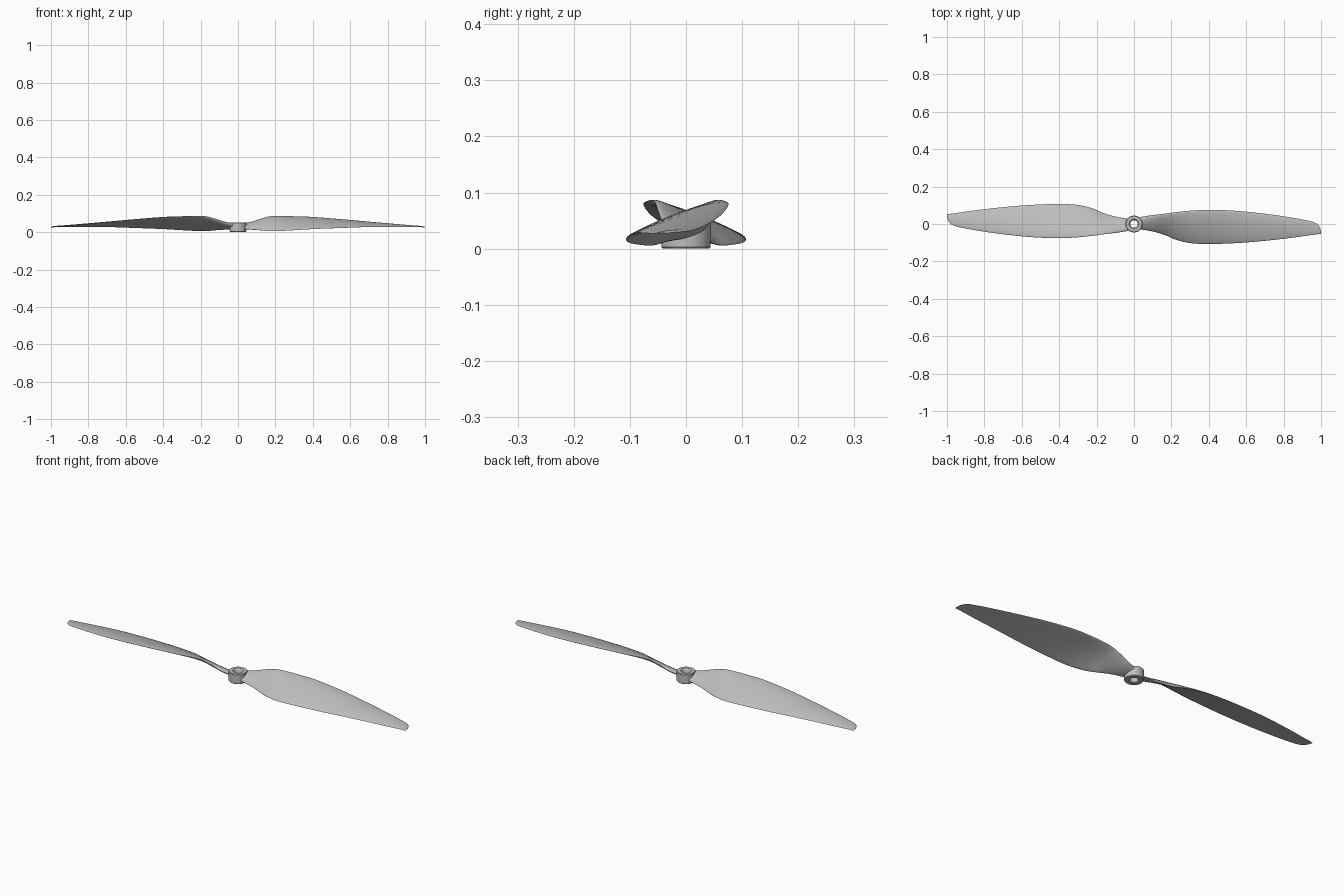
import bpy, bmesh, math

old = bpy.data.objects.get("Cube")
if old:
    bpy.data.objects.remove(old, do_unlink=True)

grey = bpy.data.materials.new("light grey plastic")
grey.use_nodes = True
colour = (0.52, 0.52, 0.52, 1)
grey.diffuse_color = colour
grey.node_tree.nodes["Principled BSDF"].inputs["Base Color"].default_value = colour


def finish(name, bm, angle=35):
    bmesh.ops.recalc_face_normals(bm, faces=bm.faces)
    mesh = bpy.data.meshes.new(name)
    bm.to_mesh(mesh)
    bm.free()
    mesh.materials.append(grey)
    obj = bpy.data.objects.new(name, mesh)
    bpy.context.collection.objects.link(obj)
    bpy.ops.object.select_all(action='DESELECT')
    obj.select_set(True)
    bpy.context.view_layer.objects.active = obj
    bpy.ops.object.shade_smooth_by_angle(angle=math.radians(angle))
    return obj


def skin(bm, rings, closed=False):
    """Bridge equal rings of vertices with quads."""
    n = len(rings[0])
    pairs = list(zip(rings, rings[1:]))
    if closed:
        pairs.append((rings[-1], rings[0]))
    for a, b in pairs:
        for i in range(n):
            j = (i + 1) % n
            bm.faces.new((a[i], a[j], b[j], b[i]))


# Blade stations: x, high edge y z, low edge y z, thickness
STATIONS = [
    (0.03, 0.036, 0.044, -0.028, 0.018, 0.024),
    (0.07, 0.043, 0.053, -0.034, 0.015, 0.022),
    (0.12, 0.050, 0.070, -0.045, 0.011, 0.020),
    (0.17, 0.056, 0.084, -0.061, 0.006, 0.018),
    (0.22, 0.063, 0.086, -0.083, 0.007, 0.017),
    (0.30, 0.071, 0.084, -0.102, 0.011, 0.016),
    (0.40, 0.076, 0.080, -0.107, 0.017, 0.015),
    (0.55, 0.070, 0.068, -0.102, 0.023, 0.013),
    (0.70, 0.055, 0.054, -0.090, 0.028, 0.010),
    (0.85, 0.033, 0.041, -0.073, 0.028, 0.007),
    (0.95, 0.013, 0.033, -0.059, 0.027, 0.005),
    (0.98, 0.000, 0.031, -0.055, 0.027, 0.004),
    (0.995, -0.022, 0.029, -0.053, 0.026, 0.003),
    (1.00, -0.044, 0.027, -0.052, 0.026, 0.002),
]


def slope(i, k):
    a, b = STATIONS[max(i - 1, 0)], STATIONS[min(i + 1, len(STATIONS) - 1)]
    return (b[k] - a[k]) / (b[0] - a[0])


def smooth_stations(steps=5):
    """Cubic interpolation between the stations."""
    for i in range(len(STATIONS) - 1):
        p, q = STATIONS[i], STATIONS[i + 1]
        h = q[0] - p[0]
        for s in range(steps):
            t = s / steps
            w = t * t * (3 - 2 * t)
            row = [p[0] + h * t]
            for k in range(1, 6):
                row.append(p[k] + (q[k] - p[k]) * w
                           + h * slope(i, k) * t * (1 - t) ** 2
                           - h * slope(i + 1, k) * t * t * (1 - t))
            yield row
    yield STATIONS[-1]


def make_blade(name, side):
    bm = bmesh.new()
    rings, count = [], 32
    for x, yh, zh, yl, zl, thick in smooth_stations():
        dy, dz = yl - yh, zl - zh
        chord = math.hypot(dy, dz)
        ny, nz = dz / chord, -dy / chord
        camber = 0.035 * chord * min(1, x / 0.3)
        ring = []
        for i in range(count):
            a = 2 * math.pi * i / count
            u = 0.5 - 0.5 * math.cos(a)
            taper = 1.15 - 0.4 * u
            off = 0.5 * thick * taper * math.sin(a) + camber * 4 * u * (1 - u)
            y, z = yh + dy * u + ny * off, zh + dz * u + nz * off
            ring.append(bm.verts.new((side * x, side * y, z)))
        rings.append(ring)
    skin(bm, rings)
    bm.faces.new(rings[0])
    bm.faces.new(rings[-1])
    return finish(name, bm, 50)


make_blade("left_blade", 1)
make_blade("right_blade", -1)

# Hub: a turned ring with a stepped shaft hole and softened rims
profile = [(0.020, 0.003), (0.023, 0.0), (0.041, 0.0), (0.044, 0.003),
           (0.045, 0.049), (0.042, 0.052), (0.026, 0.052), (0.023, 0.049),
           (0.020, 0.044)]
bm = bmesh.new()
segments = 48
rings = []
for i in range(segments):
    a = 2 * math.pi * i / segments
    rings.append([bm.verts.new((r * math.cos(a), r * math.sin(a), z)) for r, z in profile])
skin(bm, rings, closed=True)
finish("hub", bm)
